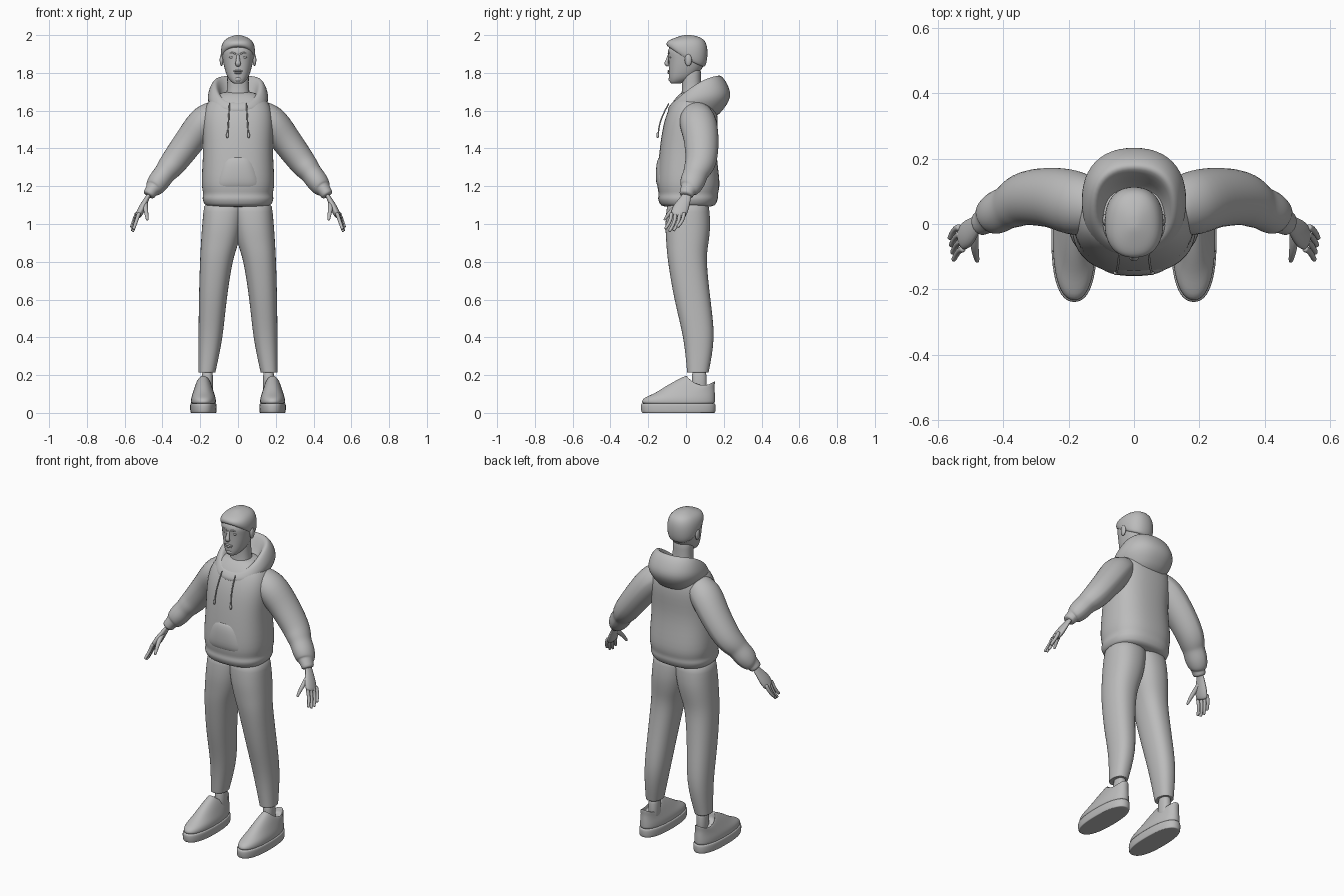
import bpy, bmesh
from math import sin, cos, pi, radians
from mathutils import Vector

if "Cube" in bpy.data.objects:
    bpy.data.objects.remove(bpy.data.objects["Cube"])

GREY = (0.5, 0.5, 0.5, 1)
material = bpy.data.materials.new("plain grey")
material.use_nodes = True
material.diffuse_color = GREY
material.node_tree.nodes["Principled BSDF"].inputs["Base Color"].default_value = GREY


def signed_power(value, power):
    return (1 if value >= 0 else -1) * abs(value) ** power


def spline(keys, steps=2):
    """Smooth curve through key tuples of any length."""
    keys = [Vector(key) for key in keys]
    rows = []
    for i in range(len(keys) - 1):
        before, start = keys[max(i - 1, 0)], keys[i]
        end, after = keys[i + 1], keys[min(i + 2, len(keys) - 1)]
        for step in range(steps):
            t = step / steps
            slope_in, slope_out = (end - before) / 2, (after - start) / 2
            rows.append(start + slope_in * t
                        + (3 * (end - start) - 2 * slope_in - slope_out) * t ** 2
                        + (2 * (start - end) + slope_in + slope_out) * t ** 3)
    return rows + [keys[-1]]


def skin(name, rings, mirror):
    """Join rings of points into a closed, smooth object."""
    mesh = bpy.data.meshes.new(name)
    bm = bmesh.new()
    rows = [[bm.verts.new(point) for point in ring] for ring in rings]
    count = len(rows[0])
    for low, high in zip(rows, rows[1:]):
        for i in range(count):
            j = (i + 1) % count
            bm.faces.new((low[i], low[j], high[j], high[i]))
    for row in (rows[0], rows[-1]):
        middle = bm.verts.new(sum((v.co for v in row), Vector()) / count)
        for i in range(count):
            bm.faces.new((row[i], row[(i + 1) % count], middle))
    bmesh.ops.recalc_face_normals(bm, faces=bm.faces)
    bm.to_mesh(mesh)
    bm.free()
    mesh.materials.append(material)
    mesh.shade_smooth()
    part = bpy.data.objects.new(name, mesh)
    bpy.context.collection.objects.link(part)
    if mirror:
        part.modifiers.new("Mirror", "MIRROR").use_mirror_merge = False
    smooth = part.modifiers.new("Smooth", "SUBSURF")
    smooth.levels = smooth.render_levels = 1


def stack(name, keys, centre=None, bend=0, square=2.3, segments=24):
    """Loft level rings: height, half width, front, back and optional back tilt."""
    rings = []
    for row in spline(keys):
        z, width, front, back = row[:4]
        tilt = row[4] if len(row) > 4 else 0
        x = centre(z, width) if centre else 0
        ring = []
        for i in range(segments):
            angle = 2 * pi * i / segments
            side = signed_power(cos(angle), 2 / square)
            rear = signed_power(sin(angle), 2 / square)
            ring.append(Vector((x + width * side,
                                (front + back) / 2 + rear * (back - front) / 2,
                                z + tilt * rear + bend * tilt * rear ** 2)))
        rings.append(ring)
    skin(name, rings, centre is not None)


def tube(name, keys, mirror=True, flat=1, across=(0, 1, 0), segments=16):
    """Loft along a path of x, y, z, radius; flat scales the thickness."""
    rows = spline(keys)
    rings = []
    for i, row in enumerate(rows):
        ahead = rows[min(i + 1, len(rows) - 1)].to_3d()
        along = (ahead - rows[max(i - 1, 0)].to_3d()).normalized()
        wide = Vector(across)
        wide = (wide - along * wide.dot(along)).normalized()
        thick = along.cross(wide) * flat
        rings.append([row.to_3d() + row[3] * (wide * cos(radians(a)) + thick * sin(radians(a)))
                      for a in range(0, 360, 360 // segments)])
    skin(name, rings, mirror)


def ball(name, place, size, mirror=True):
    bm = bmesh.new()
    bmesh.ops.create_uvsphere(bm, u_segments=16, v_segments=10, radius=1)
    bmesh.ops.scale(bm, vec=size, verts=bm.verts)
    bmesh.ops.translate(bm, vec=place, verts=bm.verts)
    mesh = bpy.data.meshes.new(name)
    bm.to_mesh(mesh)
    bm.free()
    mesh.materials.append(material)
    mesh.shade_smooth()
    part = bpy.data.objects.new(name, mesh)
    bpy.context.collection.objects.link(part)
    if mirror:
        part.modifiers.new("Mirror", "MIRROR").use_mirror_merge = False


# Hoodie body with a gathered hem, and the raised front pocket
stack("hoodie_body", [(1.09, .17, -.13, .15), (1.13, .19, -.15, .17), (1.16, .185, -.145, .17),
                      (1.22, .195, -.155, .18), (1.4, .185, -.14, .16), (1.55, .19, -.115, .17),
                      (1.65, .16, -.07, .15), (1.7, .08, -.02, .1)], square=2.5)
stack("front_pocket", [(1.18, .13, -.14, 0), (1.22, .13, -.16, 0),
                       (1.32, .1, -.157, 0), (1.36, .08, -.14, 0)], square=2.6)

# Hood folded down behind the neck
stack("hood", [(1.56, .11, -.07, .16, 0), (1.64, .16, -.1, .235, .03),
               (1.7, .157, -.085, .225, .05), (1.74, .135, -.07, .19, .07),
               (1.735, .11, -.055, .16, .07), (1.66, .08, -.03, .11, .03)], bend=-.4)

# Drawstrings with end knots
tube("drawstring", [(.045, -.09, 1.64, .004), (.05, -.135, 1.55, .004), (.055, -.148, 1.47, .004)],
     across=(1, 0, 0), segments=8)
ball("drawstring_tip", (.056, -.15, 1.47), (.007, .007, .016))

# Sleeves, bunched above the cuff
tube("sleeve", [(.1, .055, 1.6, .07), (.17, .06, 1.55, .1), (.245, .08, 1.455, .094),
                (.33, .08, 1.34, .085), (.37, .06, 1.29, .075), (.39, .05, 1.265, .067),
                (.42, .035, 1.225, .067), (.445, .02, 1.19, .056), (.455, .01, 1.18, .042),
                (.475, 0, 1.15, .038)], flat=.88)

# Hands, with fingers fanned by rule
tube("palm", [(.46, .005, 1.17, .026), (.48, 0, 1.14, .027), (.51, -.03, 1.08, .044),
              (.53, -.045, 1.04, .037)], flat=.45)
for k, name in enumerate(("index", "middle", "ring", "little")):
    drop = .1 - .008 * (k - 1.3) ** 2
    base = Vector((.523 + .004 * k, -.076 + .022 * k, 1.06))
    joints = [base + Vector((.03 * t, -.035 * t * t, -drop * t)) for t in (0, .4, .75, 1)]
    tube(name + "_finger", [(*joint, .011 - .001 * i) for i, joint in enumerate(joints)], segments=10)
tube("thumb", [(.49, -.02, 1.115, .014), (.49, -.055, 1.09, .014), (.485, -.09, 1.055, .011),
               (.48, -.115, 1.02, .007)], across=(1, 0, 0), segments=10)

# Trouser legs share a nearly straight outer seam
stack("trouser_leg", [(1.12, .11, -.1, .12), (1, .108, -.11, .13), (.9, .1, -.105, .12),
                      (.8, .087, -.096, .11), (.6, .074, -.062, .13), (.4, .064, -.015, .15),
                      (.23, .047, .004, .123), (.215, .045, .005, .12)],
      centre=lambda z, width: .21 - .02 * z ** 4 - width)
stack("ankle", [(.09, .03, .03, .11), (.23, .03, .03, .11)], centre=lambda z, width: .162)

# Shoes: flat sole, rounded upper, dipping collar
stack("shoe_sole", [(0, .065, -.23, .15), (.005, .07, -.238, .157),
                    (.045, .071, -.241, .158), (.05, .064, -.23, .15)],
      centre=lambda z, width: .183, square=2.4)
stack("shoe_upper", [(.045, .066, -.235, .154, 0), (.075, .066, -.23, .155, 0),
                     (.105, .057, -.165, .154, 0), (.125, .05, -.09, .152, -.008),
                     (.146, .042, -.01, .154, -.014), (.145, .036, .005, .147, -.014),
                     (.12, .034, .01, .135, -.01)],
      centre=lambda z, width: .183, bend=-2.4)

# Neck, head and short hair that sits lower at the back
stack("neck", [(1.62, .075, -.035, .1), (1.72, .057, -.02, .08), (1.84, .06, -.03, .08)])
stack("head", [(1.743, .025, -.083, -.03), (1.77, .052, -.09, .035), (1.82, .071, -.092, .085),
               (1.88, .083, -.093, .106), (1.93, .084, -.095, .11), (1.985, .04, -.045, .06)])
stack("hair", [(1.87, .08, -.085, .095, -.055), (1.89, .09, -.102, .11, -.045),
               (1.94, .089, -.102, .115, -.02), (1.98, .066, -.075, .094, 0),
               (2, .015, -.015, .03, 0)], bend=-.2)

# Facial features
tube("nose", [(0, -.09, 1.9, .007), (0, -.1, 1.865, .011), (0, -.104, 1.85, .016),
              (0, -.094, 1.838, .012)], mirror=False, flat=.75, across=(1, 0, 0), segments=12)
tube("brow", [(.012, -.093, 1.9, .005), (.03, -.089, 1.907, .005), (.052, -.074, 1.903, .004)],
     across=(0, 0, 1), segments=8)
ball("eye", (.033, -.08, 1.883), (.014, .01, .007))
ball("ear", (.087, .012, 1.868), (.01, .019, .032))
ball("upper_lip", (0, -.09, 1.81), (.025, .009, .005), False)
ball("lower_lip", (0, -.089, 1.8), (.02, .01, .006), False)
ball("chin", (0, -.077, 1.766), (.022, .016, .014), False)
